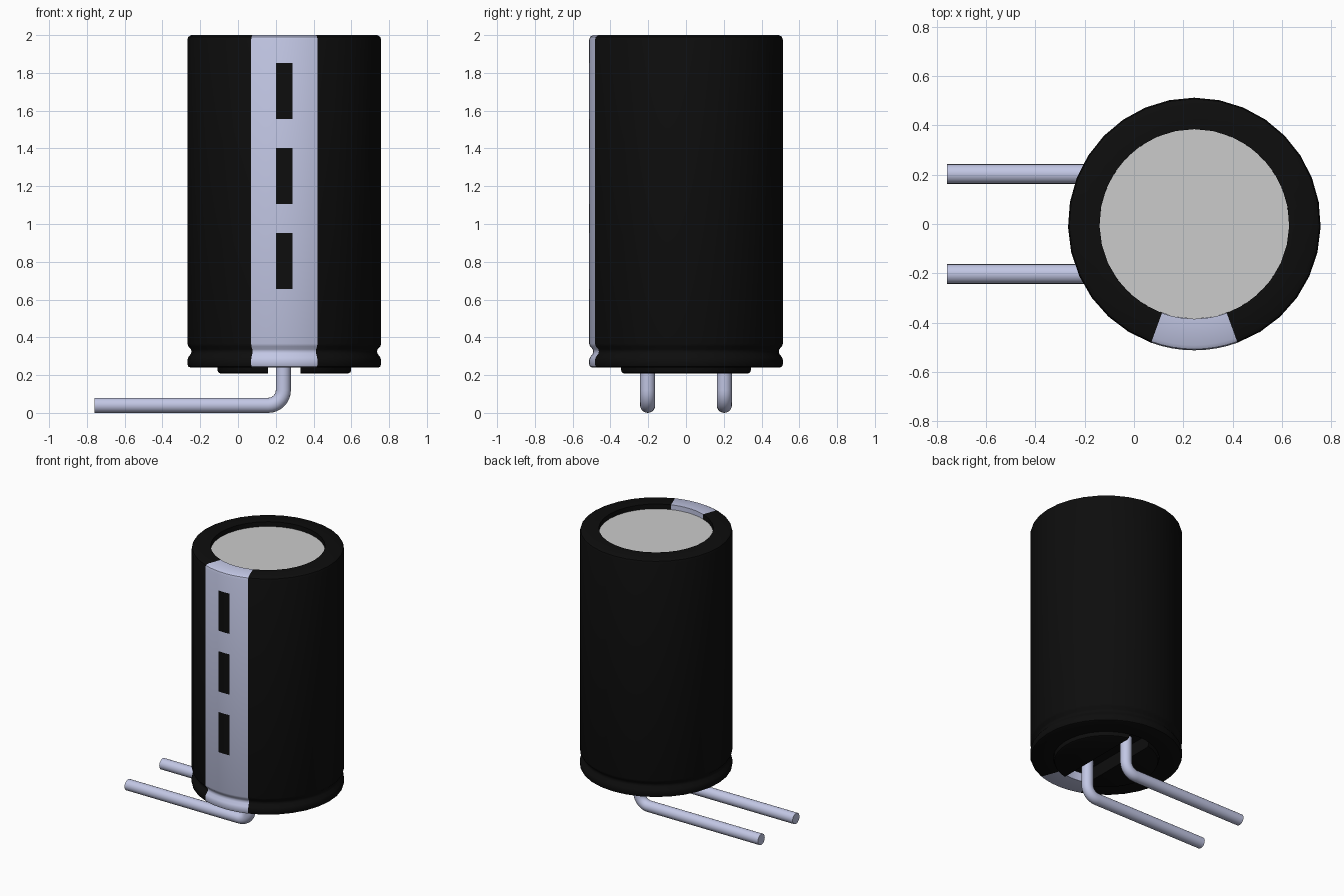
import bpy, bmesh
from math import sin, cos, pi, radians, asin

if "Cube" in bpy.data.objects:
    bpy.data.objects.remove(bpy.data.objects["Cube"])

CX, R = 0.245, 0.513


def material(name, rgb):
    m = bpy.data.materials.new(name)
    m.diffuse_color = (*rgb, 1)
    m.use_nodes = True
    m.node_tree.nodes["Principled BSDF"].inputs["Base Color"].default_value = m.diffuse_color
    return m


BLACK = material("black", (0.004, 0.004, 0.004))
SILVER = material("silver", (0.54, 0.57, 0.78))


def finish(name, bm, mat=None, angle=35):
    bmesh.ops.remove_doubles(bm, verts=bm.verts, dist=1e-5)
    mesh = bpy.data.meshes.new(name)
    bm.to_mesh(mesh)
    bm.free()
    ob = bpy.data.objects.new(name, mesh)
    bpy.context.collection.objects.link(ob)
    if mat:
        mesh.materials.append(mat)
    bpy.ops.object.select_all(action='DESELECT')
    bpy.context.view_layer.objects.active = ob
    ob.select_set(True)
    bpy.ops.object.shade_smooth_by_angle(angle=radians(angle))
    return ob


def sweep(bm, profile, start, end, steps):
    """Revolve an (r, z) profile, listed bottom to top, about the can axis."""
    rows = []
    for i in range(steps + 1):
        a = radians(start + (end - start) * i / steps)
        rows.append([bm.verts.new((CX + r * cos(a), r * sin(a), z)) for r, z in profile])
    for p, q in zip(rows, rows[1:]):
        for j in range(len(profile) - 1):
            bm.faces.new((p[j], q[j], q[j + 1], p[j + 1]))


def disc(name, r, z, up, mat=None):
    bm = bmesh.new()
    bmesh.ops.create_circle(bm, cap_ends=True, segments=28, radius=r)
    for v in bm.verts:
        v.co.x += CX
        v.co.z = z
    for f in bm.faces:
        f.normal_update()
        if (f.normal.z > 0) != up:
            f.normal_flip()
    return finish(name, bm, mat)


# Sleeve with crimp groove, rounded rims and a lip round the recessed top
sleeve = [(0.357, 0.31), (0.357, 0.24), (0.497, 0.24), (0.508, 0.245), (R, 0.258),
          (R, 0.28), (0.508, 0.295), (0.494, 0.313), (0.491, 0.325), (0.494, 0.337),
          (0.508, 0.352), (R, 0.367), (R, 1.975), (0.508, 1.991), (0.492, 2.0),
          (0.385, 2.0), (0.385, 1.96)]
bm = bmesh.new()
sweep(bm, sleeve, -70, 250, 28)
finish("sleeve", bm, BLACK)
bm = bmesh.new()
sweep(bm, sleeve, -110, -70, 8)
finish("polarity_stripe", bm, SILVER)

# Dash marks on the stripe
bm = bmesh.new()
for z in (0.655, 1.105, 1.555):
    sweep(bm, [(R + 0.001, z), (R + 0.001, z + 0.298)], -95, -85, 2)
finish("stripe_dashes", bm, BLACK)

# Can top and underside (the floor of the seal's slot)
disc("can_top", 0.386, 1.965, True)
disc("can_bottom", 0.362, 0.305, False, BLACK)

# Rubber seal: two round segments either side of a slot, lower rim rounded
bm = bmesh.new()
for side in (-1, 1):
    layers = []
    for r, z in ((0.337, 0.208), (0.349, 0.214), (0.354, 0.225), (0.354, 0.306)):
        lim = pi / 2 - asin(0.085 / r)
        layers.append([bm.verts.new((CX + side * r * cos(t), r * sin(t), z))
                       for t in (lim * (k / 8 - 1) for k in range(17))])
    for lo, hi in zip(layers, layers[1:]):
        for k in range(17):
            n = (k + 1) % 17
            bm.faces.new((lo[k], lo[n], hi[n], hi[k]))
    bm.faces.new(layers[0])
    bm.faces.new(layers[-1])
bmesh.ops.recalc_face_normals(bm, faces=bm.faces)
finish("rubber_seal", bm, BLACK)


# Leads: round wire bent toward -x
def lead(name, y):
    path = [(0.24, 0.31, 0)]
    path += [(0.16 + 0.08 * cos(a), 0.12 - 0.08 * sin(a), a)
             for a in (pi / 2 * i / 8 for i in range(9))]
    path.append((-0.76, 0.04, pi / 2))
    bm = bmesh.new()
    n, rad, rings = 20, 0.04, []
    for x, z, a in path:
        rings.append([bm.verts.new((x + rad * cos(t) * cos(a), y + rad * sin(t),
                                    z - rad * cos(t) * sin(a)))
                      for t in (2 * pi * k / n for k in range(n))])
    for p, q in zip(rings, rings[1:]):
        for k in range(n):
            bm.faces.new((p[k], p[(k + 1) % n], q[(k + 1) % n], q[k]))
    bm.faces.new(rings[0])
    bm.faces.new(rings[-1])
    bmesh.ops.recalc_face_normals(bm, faces=bm.faces)
    finish(name, bm, SILVER)


lead("front_lead", -0.203)
lead("back_lead", 0.203)
